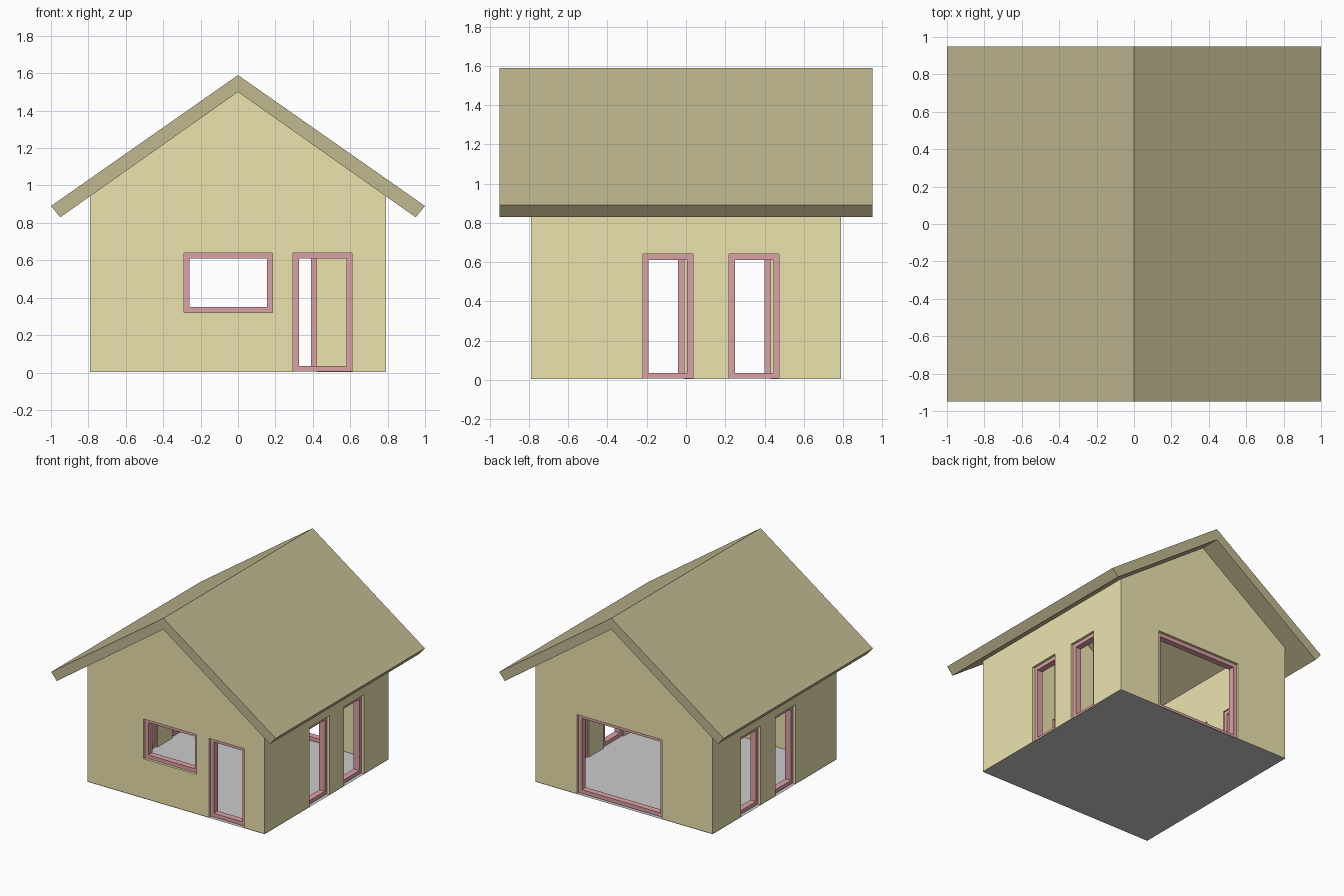
import bpy, bmesh
from mathutils import Matrix, Vector

if "Cube" in bpy.data.objects:
    bpy.data.objects.remove(bpy.data.objects["Cube"])

HALF, WALL, RECESS, DEPTH, BAR = 0.79, 0.08, 0.02, 0.05, 0.03


def material(name, rgb):
    m = bpy.data.materials.new(name)
    m.diffuse_color = (*rgb, 1)
    m.use_nodes = True
    m.node_tree.nodes["Principled BSDF"].inputs["Base Color"].default_value = m.diffuse_color
    return m


def make(name, bm, mat=None):
    bmesh.ops.recalc_face_normals(bm, faces=bm.faces)
    me = bpy.data.meshes.new(name)
    bm.to_mesh(me)
    bm.free()
    ob = bpy.data.objects.new(name, me)
    bpy.context.collection.objects.link(ob)
    if mat:
        me.materials.append(mat)
    return ob


def prism(name, profile, half, mat):
    """Profile in x-z, extruded along y."""
    bm = bmesh.new()
    face = bm.faces.new([bm.verts.new((x, -half, z)) for x, z in profile])
    new = bmesh.ops.extrude_face_region(bm, geom=[face])["geom"]
    bmesh.ops.translate(bm, vec=(0, 2 * half, 0),
                        verts=[v for v in new if isinstance(v, bmesh.types.BMVert)])
    return make(name, bm, mat)


def add_box(bm, lo, hi):
    lo, hi = Vector(lo), Vector(hi)
    m = Matrix.Translation((lo + hi) / 2) @ Matrix.Diagonal((*(hi - lo), 1))
    bmesh.ops.create_cube(bm, size=1, matrix=m)


def cut(target, lo, hi):
    bm = bmesh.new()
    add_box(bm, lo, hi)
    cutter = make("cutter", bm)
    cutter.hide_render = True
    mod = target.modifiers.new("cut", "BOOLEAN")
    mod.operation, mod.solver, mod.object = "DIFFERENCE", "EXACT", cutter
    bpy.context.view_layer.objects.active = target
    bpy.ops.object.modifier_apply(modifier=mod.name)
    bpy.data.objects.remove(cutter)


yellow = material("wall_yellow", (0.85, 0.77, 0.43))
olive = material("roof_olive", (0.53, 0.48, 0.28))
red = material("frame_red", (0.72, 0.36, 0.38))

# Gabled walls, hollow and open under the roof
eave = 0.945
walls = prism("walls", [(-HALF, 0.003), (HALF, 0.003), (HALF, eave), (0, 1.5), (-HALF, eave)],
              HALF, yellow)
inner = HALF - WALL
cut(walls, (-inner, -inner, -0.2), (inner, inner, 2))

# Roof with overhang
prism("roof", [(0, 1.59), (1, 0.89), (0.95, 0.83), (0, 1.5), (-0.95, 0.83), (-1, 0.89)],
      0.95, olive)

# Floor sheet
bm = bmesh.new()
bmesh.ops.create_grid(bm, x_segments=1, y_segments=1, size=HALF)
make("floor", bm)


# Openings: name, wall axis (0 = side wall, 1 = front/back), sign, start, end, bottom
openings = [
    ("front_window", 1, -1, -0.29, 0.185, 0.32),
    ("front_door", 1, -1, 0.295, 0.61, 0.006),
    ("back_door", 1, 1, -0.34, 0.42, 0.006),
    ("right_window_a", 0, 1, -0.22, 0.035, 0.006),
    ("right_window_b", 0, 1, 0.22, 0.475, 0.006),
    ("left_window_a", 0, -1, -0.265, -0.01, 0.006),
    ("left_window_b", 0, -1, 0.18, 0.43, 0.006),
]
TOP = 0.64


def span(axis, sign, near, far, a, b, z0, z1):
    """Box corners from distance across the wall, span along it and height."""
    n = sorted((sign * near, sign * far))
    if axis == 0:
        return (n[0], a, z0), (n[1], b, z1)
    return (a, n[0], z0), (b, n[1], z1)


for name, axis, sign, a, b, z in openings:
    bottom = z if z > 0.1 else -0.1
    cut(walls, *span(axis, sign, HALF - WALL - 0.05, HALF + 0.05, a, b, bottom, TOP))
    # Recessed frame of four bars
    bm = bmesh.new()
    near, far = HALF - RECESS - DEPTH, HALF - RECESS
    for u0, u1, z0, z1 in [(a, b, z, z + BAR), (a, b, TOP - BAR, TOP),
                           (a, a + BAR, z + BAR, TOP - BAR), (b - BAR, b, z + BAR, TOP - BAR)]:
        add_box(bm, *span(axis, sign, near, far, u0, u1, z0, z1))
    make(name + "_frame", bm, red)
